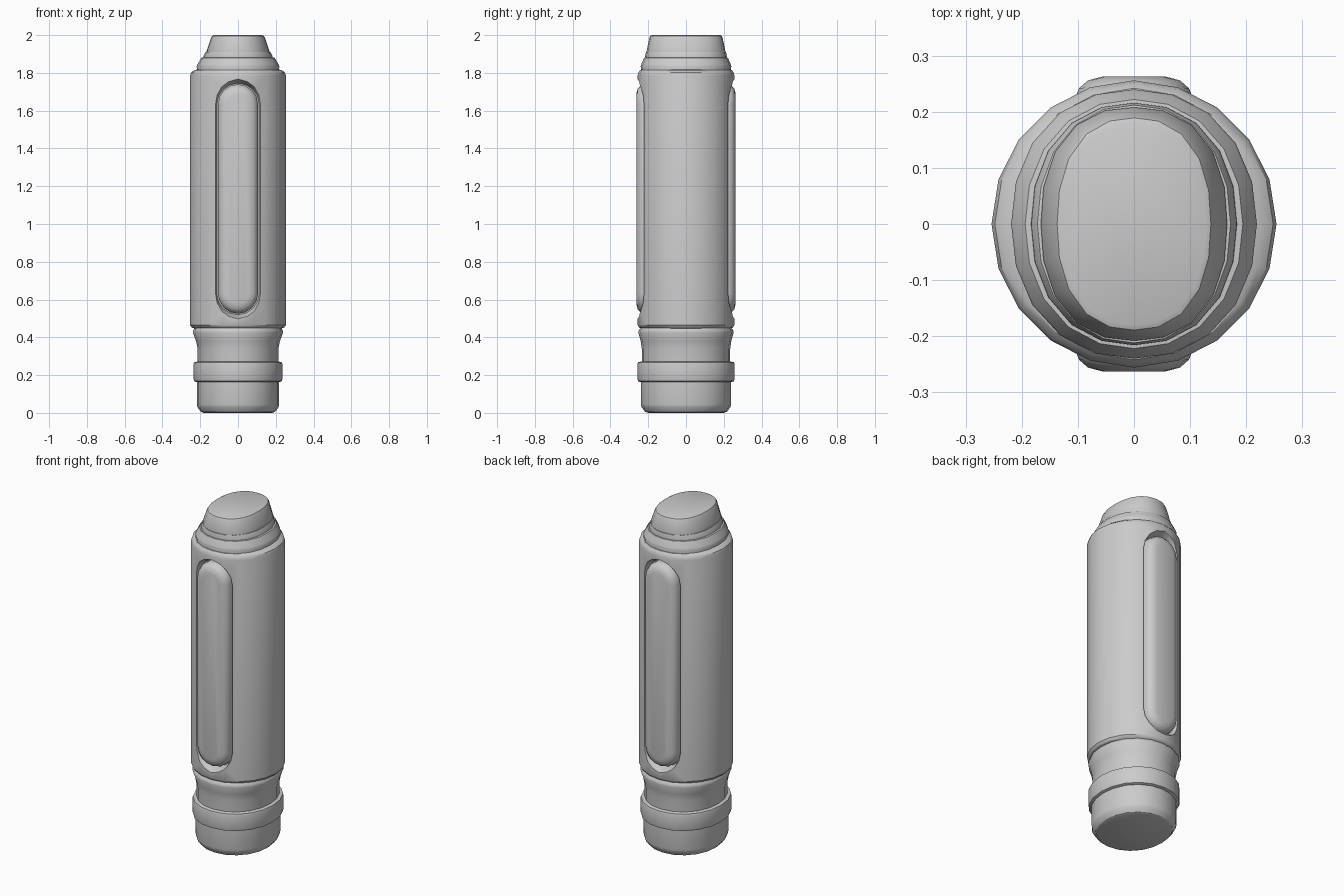
import bpy, bmesh, math

if "Cube" in bpy.data.objects:
    bpy.data.objects.remove(bpy.data.objects["Cube"])

grey = bpy.data.materials.new("plain grey")
grey.diffuse_color = (0.6, 0.6, 0.6, 1)
grey.use_nodes = True
grey.node_tree.nodes["Principled BSDF"].inputs["Base Color"].default_value = grey.diffuse_color


def oval(rx, ry, power, n=20):
    """Rounded (superellipse) outline."""
    pts = []
    for i in range(n):
        a = 2 * math.pi * i / n
        c, s = math.cos(a), math.sin(a)
        k = (abs(c) ** power + abs(s) ** power) ** (-1 / power)
        pts.append((rx * c * k, ry * s * k))
    return pts


def pill(half_w, z0, z1, n=8):
    """Upright slot outline in x, z."""
    pts = []
    for cz, start in ((z1 - half_w, 0), (z0 + half_w, math.pi)):
        for i in range(n + 1):
            a = start + math.pi * i / n
            pts.append((half_w * math.cos(a), cz + half_w * math.sin(a)))
    return pts


def loft(name, rings):
    bm = bmesh.new()
    loops = [[bm.verts.new(p) for p in ring] for ring in rings]
    n = len(loops[0])
    for a, b in zip(loops, loops[1:]):
        for i in range(n):
            j = (i + 1) % n
            bm.faces.new((a[i], a[j], b[j], b[i]))
    bm.faces.new(loops[0][::-1])
    bm.faces.new(loops[-1])
    bmesh.ops.recalc_face_normals(bm, faces=bm.faces)
    me = bpy.data.meshes.new(name)
    bm.to_mesh(me)
    bm.free()
    me.materials.append(grey)
    ob = bpy.data.objects.new(name, me)
    bpy.context.collection.objects.link(ob)
    return ob


def turned(name, stations, power):
    return loft(name, [[(x, y, z) for x, y in oval(rx, ry, power)]
                       for z, rx, ry in stations])


def slot(name, side, layers):
    return loft(name, [[(x, side * y, z) for x, z in pill(w, z0, z1)]
                       for y, w, z0, z1 in layers])


def smooth(ob, angle=32):
    bpy.ops.object.select_all(action='DESELECT')
    ob.select_set(True)
    bpy.context.view_layer.objects.active = ob
    bpy.ops.object.shade_smooth_by_angle(angle=math.radians(angle))


# main barrel
body = turned("barrel", [
    (0.445, 0.225, 0.235), (0.452, 0.244, 0.248), (0.465, 0.254, 0.256),
    (1.785, 0.254, 0.256), (1.803, 0.248, 0.252), (1.815, 0.232, 0.242),
    (1.82, 0.2, 0.21)], 2.0)
parts = [body]

# stepped collars and cap at the top
parts.append(turned("lower_collar", [
    (1.80, 0.216, 0.237), (1.835, 0.219, 0.240), (1.845, 0.215, 0.237),
    (1.88, 0.194, 0.222), (1.884, 0.16, 0.19)], 2.15))
parts.append(turned("upper_collar", [
    (1.87, 0.184, 0.215), (1.89, 0.183, 0.216), (1.91, 0.172, 0.212),
    (1.915, 0.14, 0.18)], 2.2))
parts.append(turned("top_cap", [
    (1.90, 0.166, 0.208), (1.918, 0.166, 0.208), (1.985, 0.143, 0.194),
    (1.996, 0.137, 0.189), (2.0, 0.128, 0.18)], 2.35))

# waist, ring and foot at the bottom
parts.append(turned("waist", [
    (0.15, 0.214, 0.234), (0.34, 0.214, 0.234), (0.38, 0.222, 0.24),
    (0.425, 0.239, 0.252), (0.437, 0.237, 0.25), (0.45, 0.23, 0.24)], 2.1))
parts.append(turned("ring", [
    (0.163, 0.222, 0.243), (0.168, 0.232, 0.254), (0.178, 0.235, 0.257),
    (0.258, 0.235, 0.257), (0.268, 0.232, 0.254), (0.273, 0.21, 0.23)], 2.1))
parts.append(turned("foot", [
    (0.0, 0.18, 0.2), (0.006, 0.197, 0.217), (0.03, 0.215, 0.235),
    (0.045, 0.218, 0.239), (0.17, 0.218, 0.239)], 2.1))

# slots cut in the front and back, each with a rounded insert
for side, label in ((-1, "front"), (1, "back")):
    cutter = slot(label + "_slot_cutter", side, [
        (0.19, 0.112, 0.52, 1.745), (0.215, 0.116, 0.515, 1.75),
        (0.258, 0.131, 0.497, 1.768), (0.3, 0.131, 0.497, 1.768)])
    mod = body.modifiers.new(label + "_slot", 'BOOLEAN')
    mod.operation, mod.solver, mod.object = 'DIFFERENCE', 'EXACT', cutter
    bpy.context.view_layer.objects.active = body
    bpy.ops.object.modifier_apply(modifier=mod.name)
    bpy.data.objects.remove(cutter)
    parts.append(slot(label + "_insert", side, [
        (0.17, 0.106, 0.525, 1.74), (0.222, 0.106, 0.525, 1.74),
        (0.242, 0.098, 0.533, 1.732), (0.256, 0.082, 0.549, 1.716),
        (0.263, 0.055, 0.576, 1.689)]))

for part in parts:
    smooth(part)
